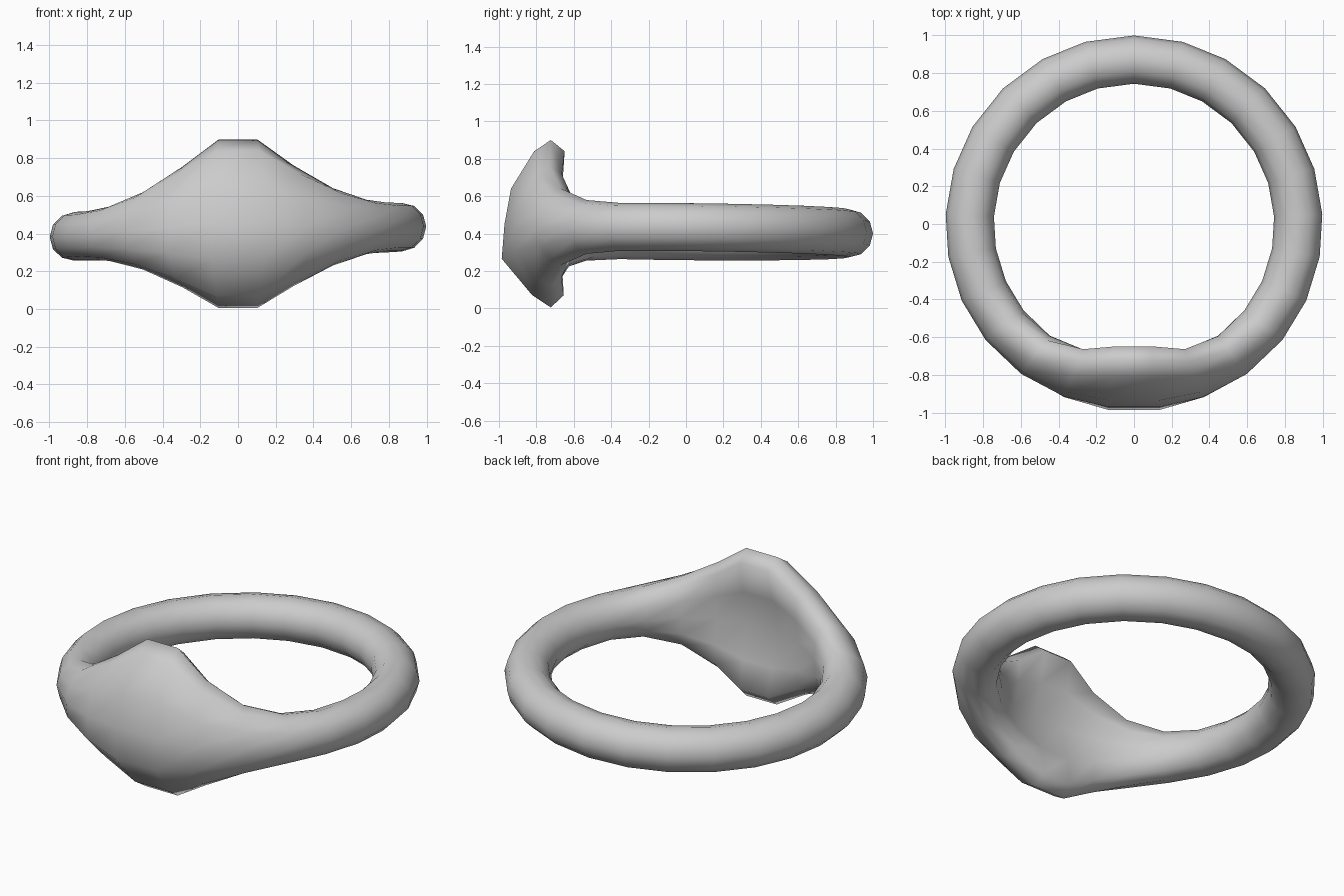
import bpy, bmesh
from math import sin, cos, radians, pi

if "Cube" in bpy.data.objects:
    bpy.data.objects.remove(bpy.data.objects["Cube"])

# cross-section of the wide signet face: (distance from ring axis, height)
FACE = [(0.98, 0.45), (0.945, 0.64), (0.82, 0.84), (0.73, 0.90), (0.655, 0.84), (0.69, 0.65),
        (0.735, 0.45), (0.69, 0.24), (0.66, 0.07), (0.73, 0.005), (0.83, 0.07), (0.995, 0.265)]
# angle from the front -> how much of the signet face is blended into the round band
HALF = [(8, 1.0), (22, 0.6), (37, 0.24), (52, 0.05), (66, 0), (80, 0), (93, 0),
        (107, 0), (121, 0), (136, 0), (151, 0), (165, 0)]
STATIONS = HALF + [(180, 0)] + [(360 - a, w) for a, w in reversed(HALF)]
BAND_R, TUBE_R = 0.872, 0.128


def section(angle, w):
    t = radians(angle)
    pts = []
    for i, (fr, fz) in enumerate(FACE):
        a = 2 * pi * i / len(FACE)
        r = (1 - w) * (BAND_R + TUBE_R * cos(a)) + w * fr
        x, y = r * sin(t), -r * cos(t)
        # the band is very slightly tilted
        z = (1 - w) * (0.41 + 0.028 * x - 0.01 * y + TUBE_R * sin(a)) + w * fz
        pts.append((x, y, z))
    return pts


# signet ring: sections lofted into a closed loop
bm = bmesh.new()
rings = [[bm.verts.new(p) for p in section(a, w)] for a, w in STATIONS]
n = len(FACE)
for k, ring in enumerate(rings):
    nxt = rings[(k + 1) % len(rings)]
    for i in range(n):
        j = (i + 1) % n
        bm.faces.new((ring[i], nxt[i], nxt[j], ring[j]))
bmesh.ops.recalc_face_normals(bm, faces=bm.faces)
for f in bm.faces:
    f.smooth = True
mesh = bpy.data.meshes.new("signet_ring")
bm.to_mesh(mesh)
bm.free()
obj = bpy.data.objects.new("signet_ring", mesh)
bpy.context.collection.objects.link(obj)
